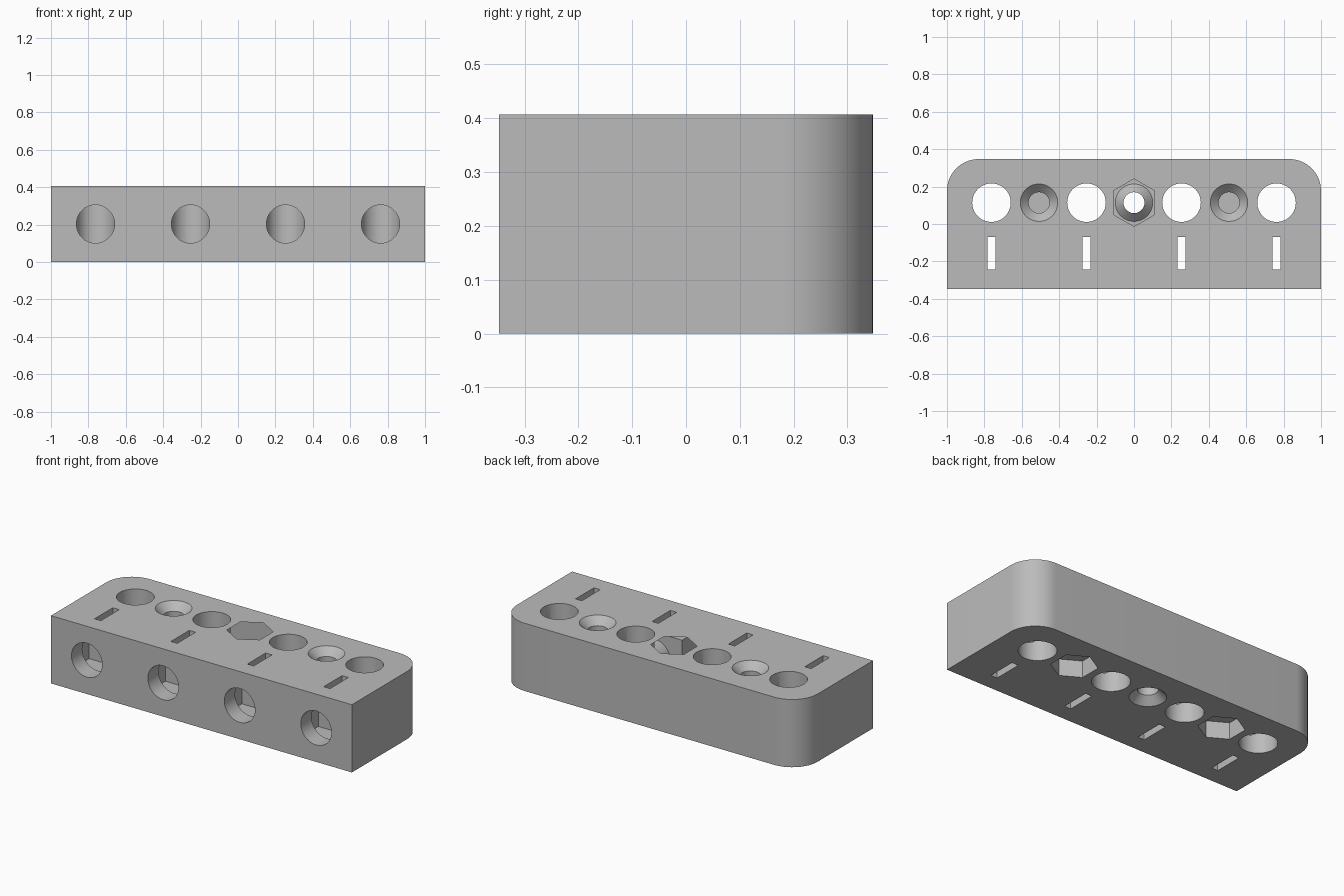
import bpy, bmesh, math
from mathutils import Matrix

cube = bpy.data.objects.get("Cube")
if cube:
    bpy.data.objects.remove(cube, do_unlink=True)

HX, HY, H, R = 1.0, 0.347, 0.407, 0.17   # half length, half depth, height, corner radius
ROW = 0.114                              # y of the row of vertical holes
SOCKETS = [s * x for s in (-1, 1) for x in (0.254, 0.762)]

grey = bpy.data.materials.new("plain grey")
grey.use_nodes = True
grey.diffuse_color = (0.5, 0.5, 0.5, 1)
grey.node_tree.nodes["Principled BSDF"].inputs["Base Color"].default_value = (0.5, 0.5, 0.5, 1)


def make(name, bm):
    bmesh.ops.recalc_face_normals(bm, faces=bm.faces)
    mesh = bpy.data.meshes.new(name)
    bm.to_mesh(mesh)
    bm.free()
    obj = bpy.data.objects.new(name, mesh)
    bpy.context.collection.objects.link(obj)
    return obj


# Block with rounded back corners
bm = bmesh.new()
outline = [(-HX, -HY), (HX, -HY)]
for side, start in ((1, 0), (-1, 90)):
    for i in range(17):
        a = math.radians(start + 90 * i / 16)
        outline.append((side * (HX - R) + R * math.cos(a), HY - R + R * math.sin(a)))
base = bm.faces.new([bm.verts.new((x, y, 0)) for x, y in outline])
top = bmesh.ops.extrude_face_region(bm, geom=[base])["geom"]
bmesh.ops.translate(bm, verts=[v for v in top if isinstance(v, bmesh.types.BMVert)], vec=(0, 0, H))
block = make("drilled_block", bm)
block.data.materials.append(grey)


def cut(name, bm):
    cutter = make(name, bm)
    cutter.data.materials.append(grey)
    cutter.hide_render = True
    mod = block.modifiers.new(name, "BOOLEAN")
    mod.operation = "DIFFERENCE"
    mod.solver = "EXACT"
    mod.object = cutter
    bpy.context.view_layer.objects.active = block
    bpy.ops.object.modifier_apply(modifier=name)
    bpy.data.objects.remove(cutter, do_unlink=True)


def drill(name, x, z0, z1, r0, r1, sides=64):
    """Vertical cylinder, cone or hexagon on the hole row."""
    bm = bmesh.new()
    place = Matrix.Translation((x, ROW, (z0 + z1) / 2))
    bmesh.ops.create_cone(bm, cap_ends=True, segments=sides, radius1=r0, radius2=r1,
                          depth=z1 - z0, matrix=place)
    cut(name, bm)


def box(name, x, y, z, sx, sy, sz):
    bm = bmesh.new()
    bmesh.ops.create_cube(bm, size=1, matrix=Matrix.Translation((x, y, z)) @ Matrix.Diagonal((sx, sy, sz, 1)))
    cut(name, bm)


# Sockets: front bore meeting a vertical hole, inner pocket, thin slot
for x in SOCKETS:
    drill("vertical_hole", x, -0.1, H + 0.1, 0.103, 0.103)
    bm = bmesh.new()
    front, back = -HY - 0.1, ROW
    place = Matrix.Translation((x, (front + back) / 2, H / 2)) @ Matrix.Rotation(math.pi / 2, 4, "X")
    bmesh.ops.create_cone(bm, cap_ends=True, segments=64, radius1=0.102, radius2=0.102,
                          depth=back - front, matrix=place)
    cut("front_bore", bm)
    box("inner_pocket", x, -0.157, H / 2, 0.36, 0.176, 0.29)
    box("thin_slot", x, -0.157, H / 2, 0.042, 0.174, H + 0.2)

# Screw holes: countersink on one face, hexagonal recess on the other
for x, sink_on_top in ((-0.508, True), (0, False), (0.508, True)):
    drill("screw_hole", x, -0.1, H + 0.1, 0.056, 0.056)
    if sink_on_top:
        drill("countersink", x, H - 0.054, H + 0.01, 0.046, 0.11)
        drill("hex_recess", x, -0.1, 0.1, 0.127, 0.127, 6)
    else:
        drill("countersink", x, -0.01, 0.054, 0.11, 0.046)
        drill("hex_recess", x, H - 0.1, H + 0.1, 0.127, 0.127, 6)

# Smooth the curved walls, keep the edges sharp
bpy.ops.object.select_all(action="DESELECT")
block.select_set(True)
bpy.context.view_layer.objects.active = block
bpy.ops.object.shade_smooth_by_angle(angle=math.radians(30))
